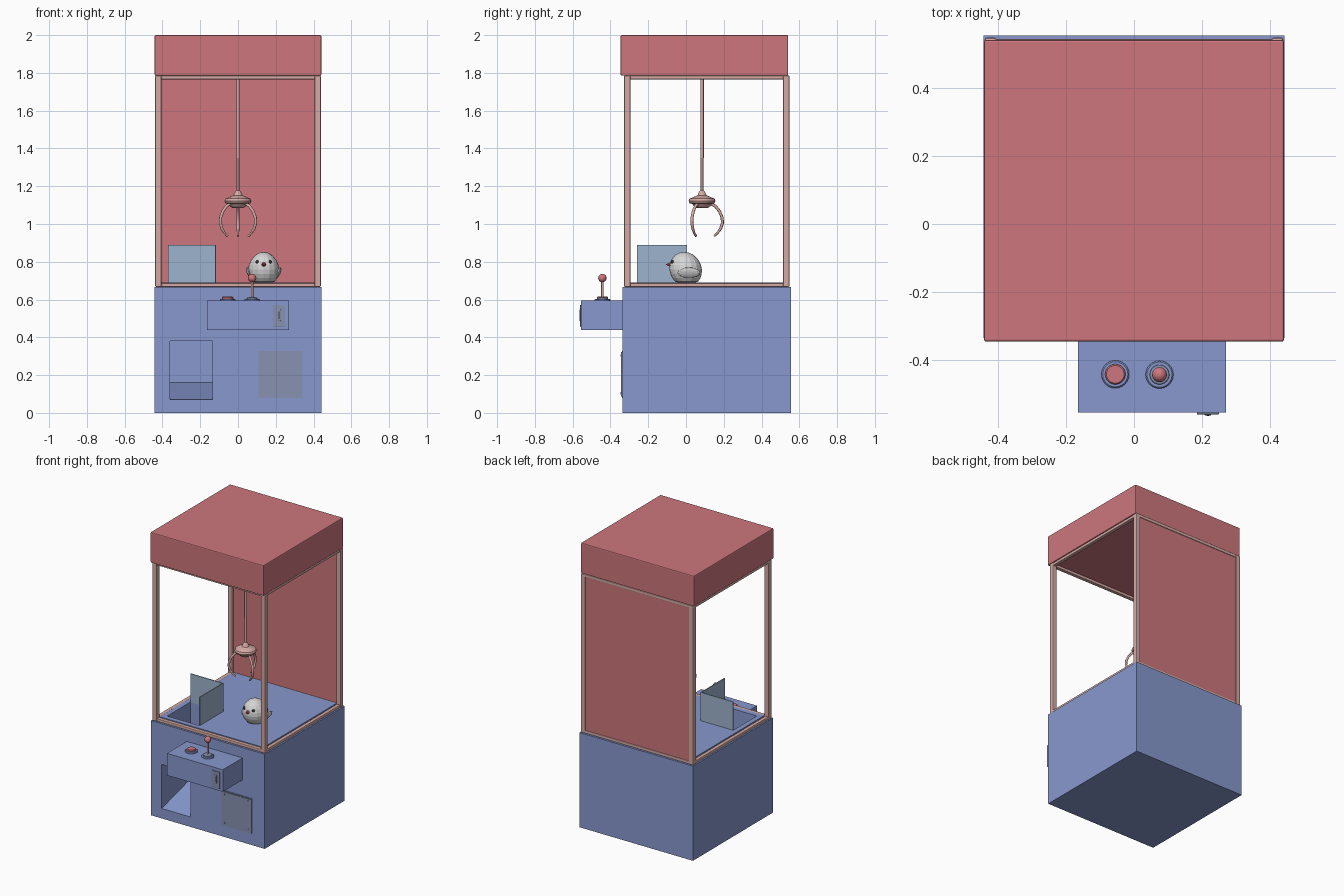
import bpy, bmesh, math
from mathutils import Vector, Matrix

if "Cube" in bpy.data.objects:
    bpy.data.objects.remove(bpy.data.objects["Cube"])


def mat(name, rgb):
    m = bpy.data.materials.new(name)
    lin = [(c / 255 / 12.92 if c < 11 else ((c / 255 + 0.055) / 1.055) ** 2.4) for c in rgb]
    m.diffuse_color = (*lin, 1)
    m.use_nodes = True
    m.node_tree.nodes["Principled BSDF"].inputs["Base Color"].default_value = m.diffuse_color
    return m


BLUE = mat("cabinet_blue", (135, 152, 206))
RED = mat("coral_red", (205, 119, 125))
TAN = mat("frame_pink_tan", (213, 170, 164))
GLASS = mat("guard_pale_blue", (157, 180, 205))
STEEL = mat("panel_grey_blue", (135, 146, 176))
WHITE = mat("plush_white", (214, 214, 214))
DARK = mat("dark_brown", (62, 48, 50))
BEAK = mat("beak_red", (208, 92, 98))


def finish(name, bm, m, smooth=False):
    bmesh.ops.recalc_face_normals(bm, faces=bm.faces)
    me = bpy.data.meshes.new(name)
    bm.to_mesh(me)
    bm.free()
    ob = bpy.data.objects.new(name, me)
    bpy.context.collection.objects.link(ob)
    if m:
        me.materials.append(m)
    if smooth:
        bpy.ops.object.select_all(action='DESELECT')
        ob.select_set(True)
        bpy.context.view_layer.objects.active = ob
        bpy.ops.object.shade_smooth_by_angle(angle=math.radians(40))
    return ob


def box(name, x, y, z, m, bevel=0):
    bm = bmesh.new()
    bmesh.ops.create_cube(bm, size=1)
    for v in bm.verts:
        v.co = [(a + b) / 2 + (b - a) * c for (a, b), c in zip((x, y, z), v.co)]
    if bevel:
        bmesh.ops.bevel(bm, geom=bm.edges[:], offset=bevel, segments=2, profile=0.5, affect='EDGES')
    return finish(name, bm, m)


def lathe(name, cx, cy, profile, m, n=24, axis='Z'):
    """Revolve (radius, height) points about a vertical axis; axis Y points to the front."""
    bm = bmesh.new()
    rings = []
    for r, z in profile:
        rings.append([bm.verts.new((r * math.cos(2 * math.pi * i / n), r * math.sin(2 * math.pi * i / n), z))
                      for i in range(n)])
    for a, b in zip(rings, rings[1:]):
        for i in range(n):
            bm.faces.new((a[i], a[(i + 1) % n], b[(i + 1) % n], b[i]))
    bm.faces.new(rings[0])
    bm.faces.new(rings[-1])
    if axis == 'Y':
        bmesh.ops.rotate(bm, verts=bm.verts, matrix=Matrix.Rotation(math.pi / 2, 3, 'X'))
    ob = finish(name, bm, m, True)
    ob.location = (cx, cy, 0) if axis == 'Z' else (cx, 0, cy)
    return ob


def ball(name, loc, scale, m, u=16, v=10, smooth=True, rot=None):
    bm = bmesh.new()
    bmesh.ops.create_uvsphere(bm, u_segments=u, v_segments=v, radius=1)
    mx = Matrix.Translation(loc) @ (rot or Matrix()) @ Matrix.Diagonal((*scale, 1))
    bmesh.ops.transform(bm, matrix=mx, verts=bm.verts)
    return finish(name, bm, m, smooth)


def cut(ob, cutter):
    mod = ob.modifiers.new("cut", 'BOOLEAN')
    mod.operation, mod.solver, mod.object = 'DIFFERENCE', 'EXACT', cutter
    bpy.context.view_layer.objects.active = ob
    bpy.ops.object.modifier_apply(modifier=mod.name)


# cabinet base and play floor, with prize shaft and delivery opening cut out
base = box("cabinet_base", (-0.443, 0.443), (-0.335, 0.555), (0, 0.667), BLUE)
floor = box("play_floor", (-0.405, 0.405), (-0.295, 0.52), (0.66, 0.69), BLUE)
shaft = box("shaft_cutter", (-0.37, -0.12), (-0.26, 0.0), (0.3, 0.8), None)
bm = bmesh.new()
prof = [(-0.37, 0.07), (-0.335, 0.07), (-0.002, 0.16), (-0.002, 0.38), (-0.37, 0.38)]
f = bm.faces.new([bm.verts.new((-0.36, y, z)) for y, z in prof])
ext = bmesh.ops.extrude_face_region(bm, geom=[f])
bmesh.ops.translate(bm, vec=(0.225, 0, 0), verts=[g for g in ext["geom"] if isinstance(g, bmesh.types.BMVert)])
opening = finish("opening_cutter", bm, None)
cut(base, shaft)
cut(base, opening)
cut(floor, shaft)
for c in (shaft, opening):
    bpy.data.objects.remove(c)

# roof, back wall
box("roof", (-0.441, 0.441), (-0.346, 0.541), (1.785, 2.0), RED, 0.006)
box("back_wall", (-0.42, 0.42), (0.53, 0.54), (0.667, 1.785), RED)

# frame posts and rails
for sx, side in ((-1, "left"), (1, "right")):
    for cy, end in ((-0.311, "front"), (0.531, "back")):
        box(f"{end}_{side}_post", (sx * 0.422 - 0.017, sx * 0.422 + 0.017), (cy - 0.017, cy + 0.017),
            (0.667, 1.786), TAN, 0.006)
    for z, lev in ((0.667, "bottom"), (1.766, "top")):
        box(f"{lev}_{side}_rail", (sx * 0.422 - 0.013, sx * 0.422 + 0.013), (-0.31, 0.53), (z, z + 0.02), TAN, 0.004)
for cy, end in ((-0.311, "front"), (0.531, "back")):
    for z, lev in ((0.667, "bottom"), (1.766, "top")):
        box(f"{lev}_{end}_rail", (-0.42, 0.42), (cy - 0.013, cy + 0.013), (z, z + 0.02), TAN, 0.004)

# prize shaft guards
box("guard_side", (-0.122, -0.116), (-0.26, 0.002), (0.688, 0.89), GLASS)
box("guard_back", (-0.37, -0.116), (-0.002, 0.004), (0.688, 0.89), GLASS)

# control console
box("console", (-0.165, 0.27), (-0.555, -0.33), (0.44, 0.595), BLUE)
lathe("button_ring", -0.055, -0.442, [(0.041, 0.594), (0.041, 0.6), (0.037, 0.604)], BLUE)
lathe("button", -0.055, -0.442, [(0.03, 0.6), (0.03, 0.612), (0.026, 0.616)], RED)
lathe("joystick_ring", 0.075, -0.443, [(0.041, 0.594), (0.041, 0.6), (0.037, 0.604)], BLUE)
lathe("joystick_boot", 0.075, -0.443, [(0.03, 0.6), (0.028, 0.609), (0.012, 0.614)], STEEL)
lathe("joystick_stem", 0.075, -0.443, [(0.006, 0.6), (0.006, 0.71)], TAN, 12)
ball("joystick_knob", (0.075, -0.443, 0.714), (0.022,) * 3, RED)
box("coin_plate", (0.185, 0.25), (-0.56, -0.55), (0.455, 0.572), STEEL, 0.002)
box("coin_slot_rim", (0.208, 0.227), (-0.563, -0.555), (0.487, 0.547), STEEL, 0.002)
box("coin_slot", (0.2145, 0.2205), (-0.564, -0.56), (0.497, 0.537), DARK)

# service panel with corner screws
box("service_panel_rim", (0.108, 0.342), (-0.339, -0.33), (0.08, 0.328), STEEL)
box("service_panel", (0.114, 0.336), (-0.343, -0.335), (0.086, 0.322), STEEL)
for i, x in enumerate((0.132, 0.318)):
    for j, z in enumerate((0.104, 0.304)):
        lathe(f"screw_{i}{j}", x, z, [(0.006, 0.34), (0.006, 0.346)], STEEL, 10, 'Y')

# claw: cable, head and three prongs
CY = 0.085
lathe("claw_cable", 0, CY, [(0.009, 1.35), (0.009, 1.785)], TAN, 12)
lathe("claw_rod", 0, CY, [(0.007, 1.16), (0.007, 1.36)], TAN, 12)
lathe("claw_head", 0, CY, [(0.03, 1.085), (0.045, 1.095), (0.05, 1.105), (0.066, 1.11), (0.071, 1.122),
                           (0.066, 1.134), (0.04, 1.145), (0.024, 1.152), (0.016, 1.17), (0.009, 1.178)], TAN)
path = [(0.045, 1.108), (0.07, 1.095), (0.092, 1.068), (0.106, 1.035), (0.108, 1.005), (0.098, 0.975),
        (0.082, 0.952), (0.064, 0.936)]
for k, deg in enumerate((90, 210, 330)):
    a = math.radians(deg)
    cu = bpy.data.curves.new(f"claw_prong_{k}", 'CURVE')
    cu.dimensions = '3D'
    cu.bevel_depth, cu.bevel_resolution, cu.use_fill_caps = 0.008, 2, True
    sp = cu.splines.new('POLY')
    sp.points.add(len(path) - 1)
    for i, (p, (r, z)) in enumerate(zip(sp.points, path)):
        p.co = (r * math.cos(a), CY + r * math.sin(a), z, 1)
        p.radius = 1 if i < 6 else 0.75
    cu.materials.append(TAN)
    bpy.context.collection.objects.link(bpy.data.objects.new(cu.name, cu))

# plush chick: squashed body narrowing to a round head, flat underneath
PX = 0.136
bm = bmesh.new()
bmesh.ops.create_uvsphere(bm, u_segments=16, v_segments=12, radius=1)
for v in bm.verts:
    t = v.co.z
    w = 0.083 - 0.008 * max(t, 0)
    v.co = (PX + v.co.x * w, -0.002 + v.co.y * 0.086 - 0.008 * t, max(0.76 + 0.092 * t, 0.69))
bmesh.ops.remove_doubles(bm, verts=bm.verts, dist=0.0005)
finish("plush_body", bm, WHITE)
for s, side in ((-1, "left"), (1, "right")):
    ball(f"plush_{side}_wing", (PX + s * 0.078, 0.015, 0.742), (0.012, 0.06, 0.03), WHITE, 10, 8, False,
         Matrix.Rotation(s * 0.4, 4, 'Y'))
    ball(f"plush_{side}_eye", (PX + s * 0.035, -0.072, 0.8), (0.009, 0.009, 0.009), DARK, 10, 6)
bm = bmesh.new()
bmesh.ops.create_cone(bm, cap_ends=True, segments=8, radius1=0.015, radius2=0.001, depth=0.03)
bmesh.ops.transform(bm, verts=bm.verts,
                    matrix=Matrix.Translation((PX, -0.092, 0.785)) @ Matrix.Rotation(math.pi / 2, 4, 'X'))
finish("plush_beak", bm, BEAK)
